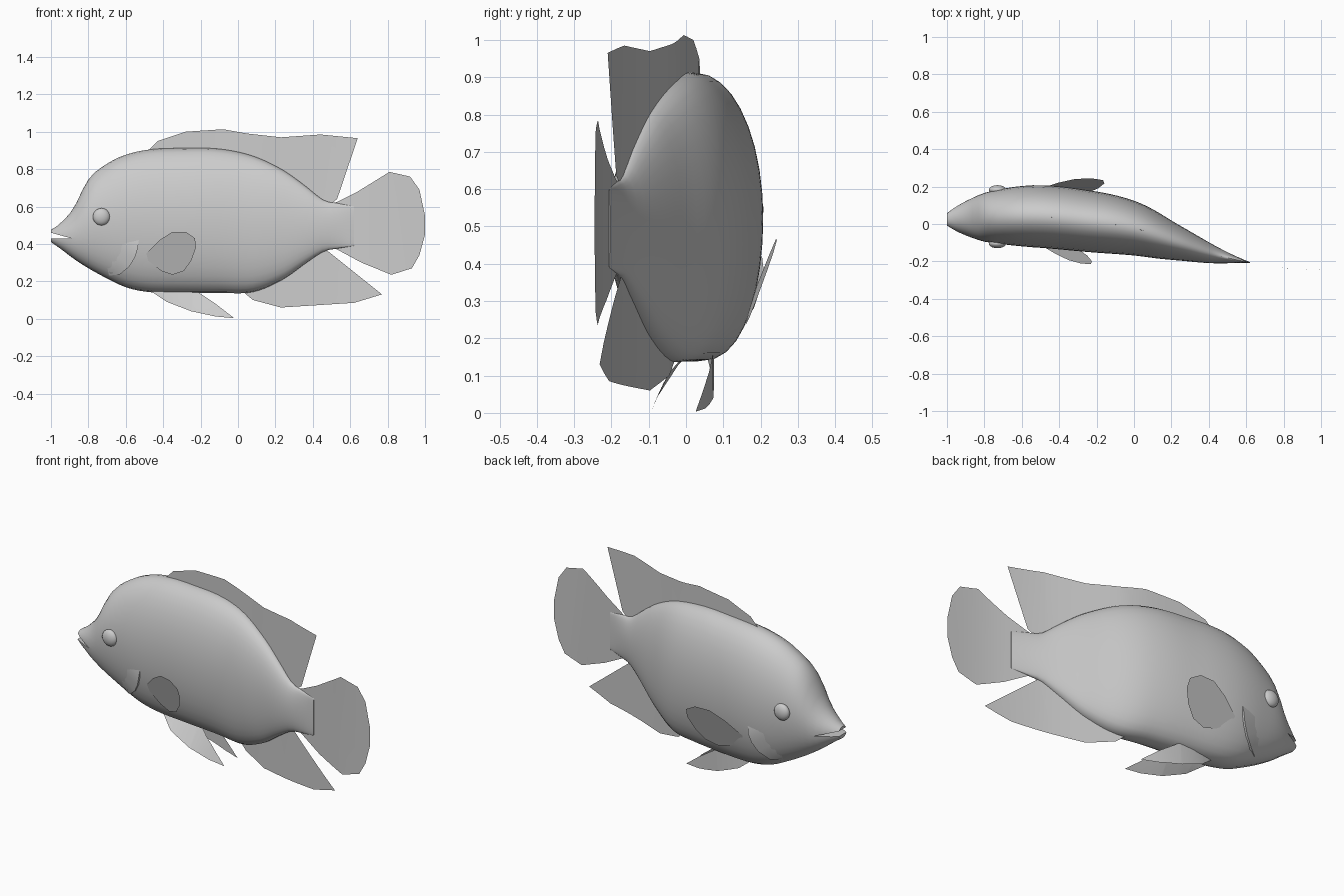
import bpy
import bmesh
import math
from mathutils import Vector

cube = bpy.data.objects.get("Cube")
if cube:
    bpy.data.objects.remove(cube, do_unlink=True)

grey = bpy.data.materials.new("plain grey")
grey.use_nodes = True
grey.diffuse_color = (0.6, 0.6, 0.6, 1)
shader = next(n for n in grey.node_tree.nodes if n.type == "BSDF_PRINCIPLED")
shader.inputs["Base Color"].default_value = grey.diffuse_color

# Body stations: x, top height, bottom height, half width
STATIONS = [
    (-1, .475, .41, .036), (-.95, .51, .375, .066), (-.88, .59, .322, .1),
    (-.8, .745, .27, .13), (-.69, .835, .21, .15), (-.59, .88, .165, .162),
    (-.47, .905, .142, .168), (-.3, .912, .138, .167), (-.1, .908, .138, .157),
    (.08, .87, .143, .134), (.24, .795, .21, .095), (.36, .71, .295, .066),
    (.46, .632, .36, .04), (.53, .618, .375, .022), (.62, .6, .39, .002),
]
# Sideways bend of the spine: x, y
SPINE = [(-1, .025), (-.7, .04), (-.5, .04), (-.3, .022), (0, -.022),
         (.24, -.1), (.44, -.165), (.64, -.21), (.8, -.235), (1, -.245)]


def smooth(points, x):
    """Smooth interpolation through a table of (x, value) pairs."""
    last = len(points) - 1
    x = min(max(x, points[0][0]), points[last][0])
    i = next(k for k in range(last) if x <= points[k + 1][0])

    def slope(k):
        (xa, va), (xb, vb) = points[max(k - 1, 0)], points[min(k + 1, last)]
        return (vb - va) / (xb - xa)

    (xa, va), (xb, vb) = points[i], points[i + 1]
    w = xb - xa
    t = (x - xa) / w
    return (va * (1 + 2 * t) * (1 - t) ** 2 + vb * t * t * (3 - 2 * t)
            + w * t * (1 - t) * (slope(i) * (1 - t) - slope(i + 1) * t))


def spine(x):
    return smooth(SPINE, x)


def section(x):
    """Middle height, half height and half width of the body at x."""
    top, bottom, half = (smooth([(s[0], s[k]) for s in STATIONS], x)
                         for k in (1, 2, 3))
    return (top + bottom) / 2, (top - bottom) / 2, half


def fullness(c, s):
    """Fuller belly than back."""
    return math.copysign(abs(c) ** (.8 if s < 0 else 1), c)


def skin(x, z, side):
    """Sideways position of the body surface."""
    mid, tall, half = section(x)
    s = max(-1, min(1, (z - mid) / tall))
    return spine(x) + side * half * fullness(math.sqrt(1 - s * s), s)


def finish(name, bm, rounded=True):
    mesh = bpy.data.meshes.new(name)
    bm.to_mesh(mesh)
    bm.free()
    mesh.materials.append(grey)
    ob = bpy.data.objects.new(name, mesh)
    bpy.context.collection.objects.link(ob)
    if rounded:
        activate(ob)
        bpy.ops.object.shade_smooth_by_angle(angle=math.radians(40))
    return ob


def activate(ob):
    bpy.ops.object.select_all(action="DESELECT")
    ob.select_set(True)
    bpy.context.view_layer.objects.active = ob


def loft(bm, rows, closed):
    """Join rows of points with quads."""
    rows = [[bm.verts.new(p) for p in row] for row in rows]
    for a, b in zip(rows, rows[1:]):
        n = len(a)
        for i in range(n if closed else n - 1):
            j = (i + 1) % n
            bm.faces.new((a[i], a[j], b[j], b[i]))
    return rows


# Body
RINGS, SIDES = 48, 36
bm = bmesh.new()
rings = []
for i in range(RINGS + 1):
    x = -1 + (STATIONS[-1][0] + 1) * i / RINGS
    mid, tall, half = section(x)
    ring = []
    for k in range(SIDES):
        a = math.tau * k / SIDES
        c, s = math.cos(a), math.sin(a)
        ring.append((x, spine(x) + half * fullness(c, s), mid + tall * s))
    rings.append(ring)
rings = loft(bm, rings, True)
bm.faces.new(rings[0])
bm.faces.new(rings[-1])
bmesh.ops.recalc_face_normals(bm, faces=bm.faces)
body = finish("body", bm, False)

# Mouth slot
bm = bmesh.new()
wedge = [(-1.03, .468), (-.885, .428), (-1.03, .43)]
ends = loft(bm, [[(x, y, z) for x, z in wedge] for y in (-.3, .3)], True)
for end in ends:
    bm.faces.new(end)
bmesh.ops.recalc_face_normals(bm, faces=bm.faces)
cutter = finish("mouth_cutter", bm, False)
cutter.hide_render = True
cut = body.modifiers.new("mouth", "BOOLEAN")
cut.operation = "DIFFERENCE"
cut.solver = "EXACT"
cut.object = cutter
activate(body)
bpy.ops.object.modifier_apply(modifier=cut.name)
bpy.data.objects.remove(cutter, do_unlink=True)
bpy.ops.object.shade_smooth_by_angle(angle=math.radians(40))


def fin(name, outline, bend):
    """Thin sheet from an x-z outline, sliced so it can bend sideways."""
    bm = bmesh.new()
    bm.faces.new([bm.verts.new((x, 0, z)) for x, z in outline])
    xs = [p[0] for p in outline]
    low, high = min(xs), max(xs)
    steps = max(3, int((high - low) / .07))
    for i in range(1, steps):
        at = low + (high - low) * (i + .03) / steps
        bmesh.ops.bisect_plane(bm, geom=bm.verts[:] + bm.edges[:] + bm.faces[:],
                               plane_co=(at, 0, 0), plane_no=(1, 0, 0))
    bmesh.ops.triangulate(bm, faces=[f for f in bm.faces if len(f.verts) > 4])
    for v in bm.verts:
        v.co.y = bend(v.co.x, v.co.z)
    return finish(name, bm)


def along_spine(x, z):
    return spine(x)


# Fins on the middle line
fin("dorsal_fin", [(-.49, .89), (-.43, .95), (-.28, 1), (-.08, 1.013),
                   (.05, .99), (.23, .97), (.44, .985), (.64, .965),
                   (.53, .64), (.48, .6), (.3, .66), (0, .8), (-.3, .86)],
    along_spine)
fin("anal_fin", [(.02, .15), (.08, .1), (.23, .06), (.62, .085), (.77, .13),
                 (.47, .37), (.4, .42), (.2, .3)], along_spine)
fin("tail_fin", [(.46, .6), (.53, .625), (.64, .68), (.81, .785), (.92, .76),
                 (.97, .69), (1, .55), (1, .45), (.97, .34), (.93, .27),
                 (.82, .235), (.66, .3), (.53, .37), (.46, .4)], along_spine)

# Pectoral fins, flaring outward
PADDLE = [(-.49, .35), (-.42, .42), (-.35, .465), (-.28, .465), (-.23, .43),
          (-.225, .38), (-.25, .31), (-.29, .255), (-.35, .235), (-.41, .255),
          (-.48, .31)]
fin("right_pectoral_fin", PADDLE,
    lambda x, z: -.128 - (x + .45) * .27 - (z - .35) * .33)
fin("left_pectoral_fin", [(-.49 + (x + .49) * 1.25, z) for x, z in PADDLE],
    lambda x, z: .195 + (x + .45) * .04 + (z - .35) * .35)

# Pelvic fins under the belly
fin("right_pelvic_fin", [(-.47, .15), (-.38, .09), (-.25, .04), (-.12, .012),
                         (-.02, .003), (-.12, .08), (-.24, .16)],
    lambda x, z: -.095 * (1 - z / .15) ** .6 if z < .15 else 0)
fin("left_pelvic_fin", [(-.47, .16), (-.38, .09), (-.25, .04), (-.12, .012),
                        (-.02, .003), (-.12, .08), (-.24, .16)],
    lambda x, z: .02 + .055 * math.sin(math.pi * min(1, max(0, -x / .6))))

# Gill covers and eyes, one pair each
GILL_EDGE = [(-.53, .42), (-.535, .38), (-.55, .33), (-.58, .28),
             (-.63, .238), (-.69, .23)]
for label, side in (("left", 1), ("right", -1)):
    bm = bmesh.new()
    rows = []
    for k, (ex, ez) in enumerate(GILL_EDGE):
        lift = .012 if 0 < k < len(GILL_EDGE) - 1 else .002
        row = []
        for u, off in ((.2, -.006), (.5, -.001), (.8, lift / 2), (1, lift), (1, -.01)):
            x, z = -.72 + (ex + .72) * u, .38 + (ez - .38) * u
            row.append((x, skin(x, z, side) + side * off, z))
        rows.append(row)
    loft(bm, rows, False)
    bmesh.ops.recalc_face_normals(bm, faces=bm.faces)
    finish(label + "_gill_cover", bm)

    bm = bmesh.new()
    bmesh.ops.create_uvsphere(bm, u_segments=20, v_segments=12, radius=.046)
    bmesh.ops.scale(bm, vec=Vector((1, .55, 1)), verts=bm.verts)
    spot = Vector((-.73, skin(-.73, .545, side), .545))
    bmesh.ops.translate(bm, vec=spot, verts=bm.verts)
    finish(label + "_eye", bm)
